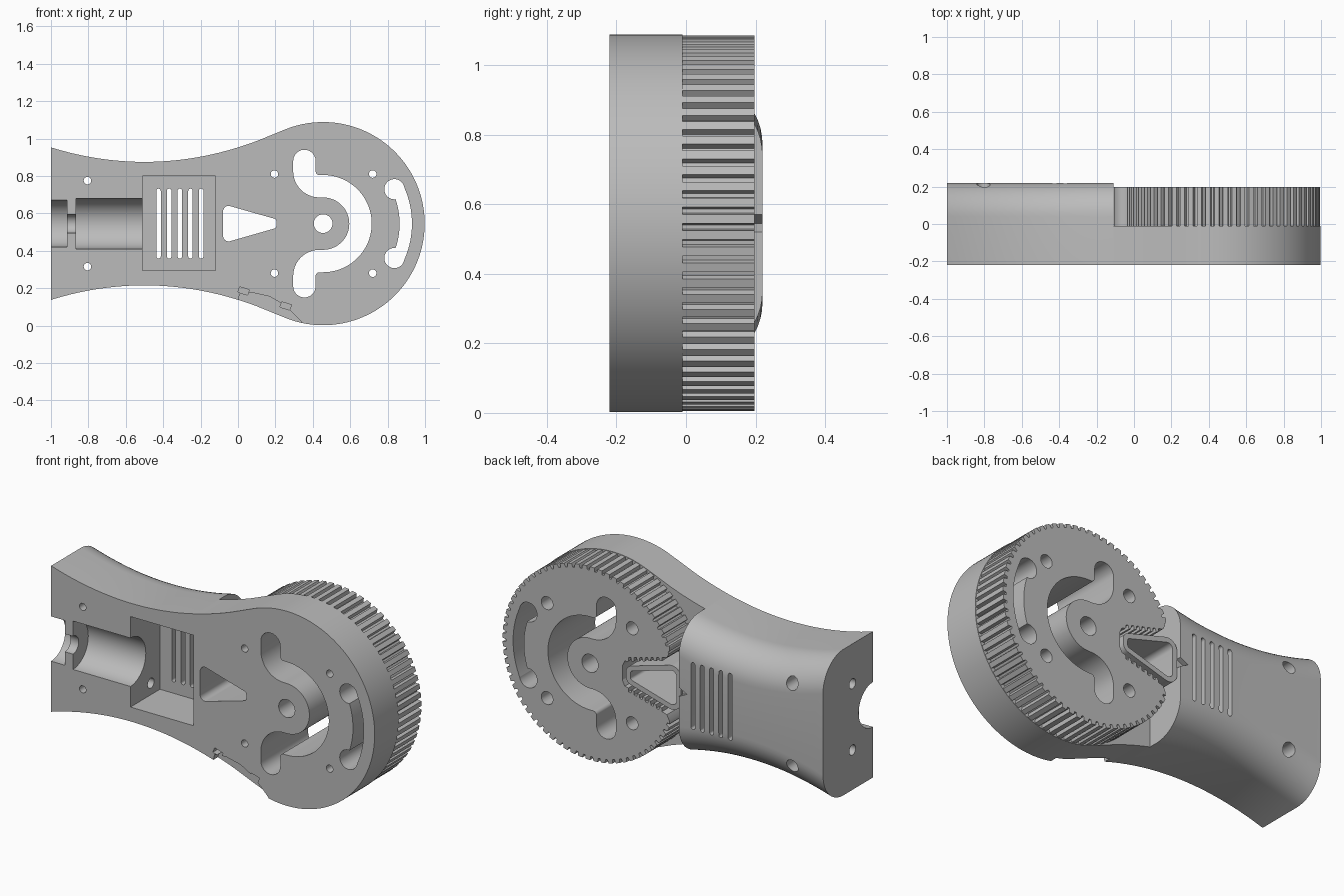
import bpy, bmesh
from math import sin, cos, pi, radians, sqrt
from mathutils import Vector
from mathutils.geometry import convex_hull_2d

if "Cube" in bpy.data.objects:
    bpy.data.objects.remove(bpy.data.objects["Cube"])

FRONT, STEP, GEAR_BACK, BACK = -0.22, -0.01, 0.197, 0.22
CX, CZ, R = 0.455, 0.545, 0.543      # centre and radius of the round head
SPLIT = -0.11                        # where the thick handle meets the head

grey = bpy.data.materials.new("grey plastic")
grey.use_nodes = True
grey.diffuse_color = (0.5, 0.5, 0.5, 1)
grey.node_tree.nodes["Principled BSDF"].inputs["Base Color"].default_value = (0.5, 0.5, 0.5, 1)


def loft(name, rings):
    """Closed solid through equal-sized rings of 3D points."""
    bm = bmesh.new()
    rows = [[bm.verts.new(p) for p in ring] for ring in rings]
    n = len(rows[0])
    for a, b in zip(rows, rows[1:]):
        for i in range(n):
            j = (i + 1) % n
            bm.faces.new((a[i], a[j], b[j], b[i]))
    bm.faces.new(rows[0])
    bm.faces.new(rows[-1])
    bmesh.ops.recalc_face_normals(bm, faces=bm.faces)
    mesh = bpy.data.meshes.new(name)
    bm.to_mesh(mesh)
    bm.free()
    mesh.materials.append(grey)
    ob = bpy.data.objects.new(name, mesh)
    bpy.context.collection.objects.link(ob)
    return ob


def prism(name, pts, y0, y1):
    return loft(name, [[(p[0], y, p[1]) for p in pts] for y in (y0, y1)])


def rod(name, y, z, r, x0, x1, n=48):
    return loft(name, [[(x, y + p[0], z + p[1]) for p in arc(0, 0, r, 0, 360, n)[:-1]]
                       for x in (x0, x1)])


def arc(x, z, r, a0, a1, n):
    return [(x + r * cos(radians(a0 + (a1 - a0) * i / n)),
             z + r * sin(radians(a0 + (a1 - a0) * i / n))) for i in range(n + 1)]


def hull(circles):
    """Rounded convex outline around (x, z, radius) circles."""
    pts = [Vector(p) for c in circles for p in arc(*c, 0, 360, 32)[:-1]]
    return [pts[i] for i in convex_hull_2d(pts)]


def slot(path, r):
    """Round-ended outline of constant width along a path."""
    path = [Vector(p) for p in path]
    left, right = [], []
    for i, p in enumerate(path):
        t = (path[min(i + 1, len(path) - 1)] - path[max(i - 1, 0)]).normalized()
        nrm = Vector((-t.y, t.x)) * r
        left.append(p + nrm)
        right.append(p - nrm)

    def cap(c, start):
        d = start - c
        return [c + Vector((d.x * cos(a) + d.y * sin(a), d.y * cos(a) - d.x * sin(a)))
                for a in (pi * k / 12 for k in range(1, 12))]
    return left + cap(path[-1], left[-1]) + right[::-1] + cap(path[0], right[0])


def cut(ob, *cutters):
    bpy.context.view_layer.objects.active = ob
    for c in cutters:
        mod = ob.modifiers.new("cut", "BOOLEAN")
        mod.operation, mod.solver, mod.object = "DIFFERENCE", "EXACT", c
        bpy.ops.object.modifier_apply(modifier=mod.name)


def half_height(x):
    return 0.33 + 0.31 * (x + 0.5) ** 2


def box(x0, x1, z0, z1):
    return [(x0, z0), (x1, z0), (x1, z1), (x0, z1)]


# Handle: waisted, with rounded back edges
rings = []
fil = 0.18
for i in range(25):
    x = -1 + (SPLIT + 1) * i / 24
    h = half_height(x)
    up = [(FRONT, h)] + arc(BACK - fil, h - fil, fil, 90, 0, 12)
    rings.append([(x, y, CZ + z) for y, z in up] + [(x, y, CZ - z) for y, z in reversed(up)])
handle = loft("handle", rings)

# Round head plate
side = [(SPLIT + (0.1 - SPLIT) * i / 8, CZ + half_height(SPLIT + (0.1 - SPLIT) * i / 8)) for i in range(9)]
outline = side + arc(CX, CZ, R, 110.8, -110.8, 96) + [(x, 2 * CZ - z) for x, z in reversed(side)]
head = prism("head_plate", outline, FRONT, STEP)

# Toothed pulley ring
TEETH = 72
teeth = []
for i in range(TEETH):
    for f, r in ((0, R - 0.003), (0.55, R - 0.003), (0.65, R - 0.024), (0.9, R - 0.024)):
        a = 2 * pi * (i + f) / TEETH
        teeth.append((CX + r * cos(a), CZ + r * sin(a)))
pulley = prism("toothed_pulley", teeth, STEP, GEAR_BACK)

# Wedge post that holds the belt ends
corners = [(-0.05, CZ + 0.065, 0.03), (-0.05, CZ - 0.065, 0.03),
           (0.19, CZ + 0.012, 0.015), (0.19, CZ - 0.012, 0.015)]
wedge = prism("belt_wedge", hull([(x, z, r + 0.028) for x, z, r in corners]), STEP, GEAR_BACK)

# Belt opening in the pulley, with toothed sides
edge = [(0.255, 0.04), (0.24, 0.07)]
for i in range(7):
    for f, d in ((0.1, 0), (0.5, 0), (0.55, 0.02), (0.95, 0.02)):
        t = (i + f) / 7
        edge.append((0.235 - 0.24 * t, 0.07 + 0.065 * t + d))
edge += [(-0.02, 0.16), (-0.035, 0.19), (-0.04, 0.26), (-0.2, 0.26)]
opening = prism("cut_opening", [(x, CZ + z) for x, z in edge] +
                [(x, CZ - z) for x, z in reversed(edge)], STEP - 0.1, 0.3)
cut(pulley, opening)
helpers = [opening]


def cutter(pts, y0=-0.4, y1=0.4):
    ob = prism("cutter", pts, y0, y1)
    ob.hide_render = True
    helpers.append(ob)
    return ob


def round_cut(x, z, r, y0=-0.4, y1=0.4):
    return cutter(arc(x, z, r, 0, 360, 32)[:-1], y0, y1)


# Openings through head and pulley: axle, curved slots, screw holes
upper = [(0.355, CZ + 0.335)] + arc(0.435, CZ + 0.28, 0.08, 180, 270, 10)
path = upper + arc(CX, CZ, 0.2, 90, -90, 36) + [(x, 2 * CZ - z) for x, z in reversed(upper)]
through = [round_cut(CX, CZ, 0.05), cutter(slot(path, 0.06)),
           cutter(slot(arc(CX, CZ, 0.442, 26, -26, 24), 0.033))]
for s in (1, -1):
    through.append(round_cut(CX + 0.381, CZ + s * 0.184, 0.054))
    for x in (0.195, 0.72):
        through.append(round_cut(x, CZ + s * 0.265, 0.02))
        cut(pulley, round_cut(x, CZ + s * 0.265, 0.036, STEP - 0.05))
for ob in (head, pulley):
    cut(ob, *through)
window = cutter(hull(corners))
cut(head, window)
cut(wedge, window)

# Strap recess and slots on the lower front edge
cut(head, cutter([(0, 0.13), (0.01, 0.17), (0.08, 0.175), (0.17, 0.155), (0.24, 0.115), (0.29, 0.07),
                  (0.34, 0.02), (0.36, -0.05), (0, -0.05)], -0.4, FRONT + 0.04))
for x, z in ((0.03, 0.185), (0.255, 0.105)):
    u, v = Vector((0.026, -0.008)), Vector((0.005, 0.014))
    c = Vector((x, z))
    cut(head, cutter([c - u - v, c + u - v, c + u + v, c - u + v], -0.4, FRONT + 0.1))

# Handle pocket, vent slots, motor trough and screw holes
cut(handle, cutter(box(-0.51, -0.12, 0.295, 0.8), -0.4, 0.04))
for i in range(5):
    x = -0.425 + 0.057 * i
    cut(handle, cutter(hull([(x, 0.37, 0.012), (x, 0.72, 0.012)])))
for r, x0, x1 in ((0.135, -0.865, -0.5), (0.05, -0.93, -0.85), (0.125, -1.1, -0.915)):
    helpers.append(rod("cutter", FRONT, CZ, r, x0, x1))
    cut(handle, helpers[-1])
for s in (1, -1):
    helpers.append(rod("cutter", -0.04, CZ + s * 0.185, 0.028, -1.1, -0.45, 32))
    cut(handle, helpers[-1], round_cut(-0.805, CZ + s * 0.23, 0.02),
        round_cut(-0.805, CZ + s * 0.23, 0.036, 0.06))
# Small pointer notch
cut(handle, cutter([(-0.1, CZ - 0.03), (-0.1, CZ + 0.03), (-0.16, CZ)], 0.19))

for ob in helpers:
    bpy.data.objects.remove(ob)
for ob in (handle, head, pulley, wedge):
    bpy.ops.object.select_all(action="DESELECT")
    ob.select_set(True)
    bpy.context.view_layer.objects.active = ob
    bpy.ops.object.shade_smooth_by_angle(angle=radians(25))
